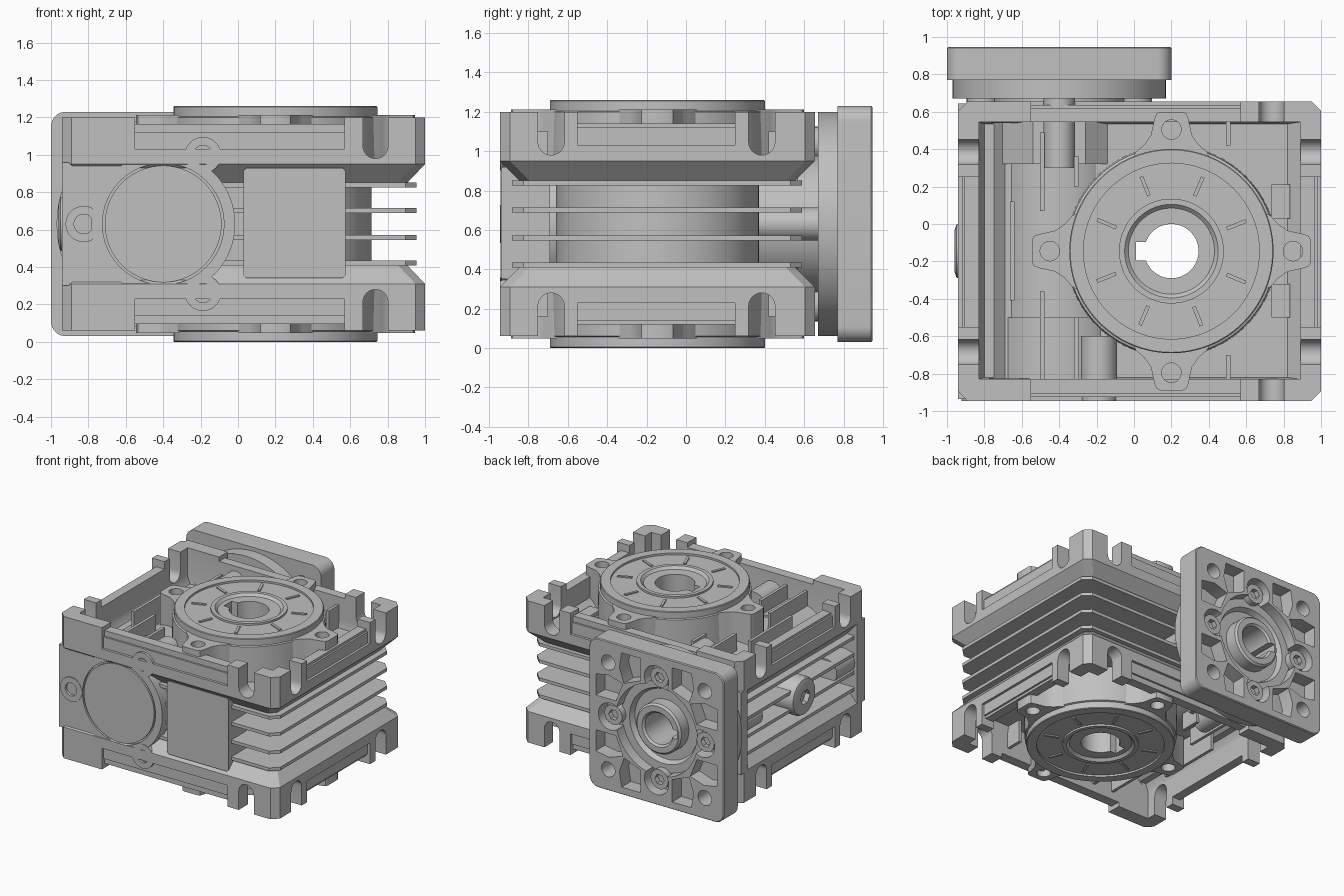
import bpy, bmesh, math
from mathutils import Matrix

if "Cube" in bpy.data.objects:
    bpy.data.objects.remove(bpy.data.objects["Cube"])

MID = 0.63                      # height of the symmetry plane
GX, GY = 0.2, -0.145            # gear axis
WX = -0.4                       # worm axis
GREY = (0.53, 0.53, 0.53, 1)
parts = []

metal = bpy.data.materials.new("cast_grey")
metal.use_nodes = True
metal.diffuse_color = GREY
metal.node_tree.nodes["Principled BSDF"].inputs["Base Color"].default_value = GREY


# ---- shape helpers ----
def place(axis, u, v, w):
    return {"X": (w, u, v), "Y": (u, w, v), "Z": (u, v, w)}[axis]


def loft(name, rings, axis="Z", closed=False):
    """Skin a list of (points, depth) rings along an axis."""
    bm = bmesh.new()
    loops = [[bm.verts.new(place(axis, u, v, w)) for u, v in pts] for pts, w in rings]
    n = len(loops[0])
    for i in range(len(loops) if closed else len(loops) - 1):
        a, b = loops[i], loops[(i + 1) % len(loops)]
        for k in range(n):
            bm.faces.new((a[k], a[(k + 1) % n], b[(k + 1) % n], b[k]))
    if not closed:
        bm.faces.new(loops[0])
        bm.faces.new(loops[-1])
    bmesh.ops.recalc_face_normals(bm, faces=bm.faces)
    mesh = bpy.data.meshes.new(name)
    bm.to_mesh(mesh)
    bm.free()
    ob = bpy.data.objects.new(name, mesh)
    bpy.context.collection.objects.link(ob)
    mesh.materials.append(metal)
    parts.append(ob)
    return ob


def prism(name, pts, lo, hi, axis="Z"):
    return loft(name, [(pts, lo), (pts, hi)], axis)


def rect(u0, v0, u1, v1, c=0):
    if not c:
        return [(u0, v0), (u1, v0), (u1, v1), (u0, v1)]
    return [(u0 + c, v0), (u1 - c, v0), (u1, v0 + c), (u1, v1 - c),
            (u1 - c, v1), (u0 + c, v1), (u0, v1 - c), (u0, v0 + c)]


def arc(u, v, r, a0=0, a1=360, n=48):
    steps = n if a1 - a0 == 360 else n + 1
    ang = [math.radians(a0 + (a1 - a0) * i / n) for i in range(steps)]
    return [(u + r * math.cos(a), v + r * math.sin(a)) for a in ang]


def box(name, x0, x1, y0, y1, z0, z1):
    return prism(name, rect(x0, y0, x1, y1), z0, z1)


def cyl(name, u, v, r, lo, hi, axis="Z", n=32):
    return prism(name, arc(u, v, r, n=n), lo, hi, axis)


def lathe(name, u, v, profile, axis, n=64):
    return loft(name, [(arc(u, v, r, n=n), w) for r, w in profile], axis, True)


def cut(ob, *cutters):
    for c in cutters:
        m = ob.modifiers.new("cut", "BOOLEAN")
        m.object, m.operation, m.solver = c, "DIFFERENCE", "EXACT"
    deps = bpy.context.evaluated_depsgraph_get()
    mesh = bpy.data.meshes.new_from_object(ob.evaluated_get(deps))
    ob.modifiers.clear()
    ob.data = mesh
    for c in cutters:
        parts.remove(c)
        bpy.data.objects.remove(c)
    return ob


def mirror_z(ob):
    ob.data.transform(Matrix.Translation((0, 0, -MID)))
    ob.location.z = MID
    m = ob.modifiers.new("mirror", "MIRROR")
    m.use_axis = (False, False, True)
    return ob


def around_gear(ob, angle):
    ob.data.transform(Matrix.Translation((GX, GY, 0)) @ Matrix.Rotation(math.radians(angle), 4, "Z"))
    return mirror_z(ob)


def slot(axis, u, r=0.067):
    pts = arc(u, 0.98 + r, r, 180, 360, 12) + [(u + r, 1.4), (u - r, 1.4)]
    return prism("slot", pts, -1.2, 1.2, axis)


# ---- tray with corner posts, top and bottom ----
tray = loft("housing_tray", [(rect(-0.85, -0.84, 0.9, 0.55, 0.05), 0.845),
                             (rect(-0.94, -0.945, 1, 0.655, 0.05), 0.95),
                             (rect(-0.94, -0.945, 1, 0.655, 0.05), 1.2)])
cutters = [loft("pocket", [(rect(-0.8, -0.82, 0.82, 0.535), 0.92),
                           (rect(-0.83, -0.83, 0.89, 0.545), 0.972),
                           (rect(-0.83, -0.83, 0.89, 0.545), 1.4)]),
           prism("trough", [(-0.829, 0.99), (-0.69, 0.87), (-0.5, 0.87), (-0.5, 0.99)], -0.825, 0.54, "Y"),
           cyl("gear_opening", GX, GY, 0.4, 0.7, 1.5),
           box("low_rim_y", -0.55, 0.57, -1.2, 1, 1.165, 1.4),
           box("low_rim_x", -1.2, 1.2, -0.55, 0.25, 1.14, 1.4),
           slot("Y", 0.735), slot("X", -0.685), slot("X", 0.385)]
for z, d in ((1.03, 0.02), (1.12, 0.035)):
    cutters += [box("relief", -0.55, 0.57, -1.2, -0.945 + d, z, 1.41),
                box("relief", -0.55, 0.57, 0.655 - d, 1, z, 1.41),
                box("relief", -1.2, -0.94 + d, -0.55, 0.25, z, 1.42),
                box("relief", 1 - d, 1.2, -0.55, 0.25, z, 1.42)]
mirror_z(cut(tray, *cutters))

# ---- stiffening ribs and pads inside the tray ----
for x, y0, y1 in ((-0.65, -0.41, 0.12), (-0.49, 0.07, 0.49), (-0.49, -0.83, -0.36),
                  (-0.31, 0.2, 0.36), (-0.31, -0.83, -0.5), (0.505, 0.42, 0.55),
                  (0.505, -0.84, -0.7)):
    mirror_z(box("tray_rib", x - 0.012, x + 0.012, y0, y1, 0.86, 1.1))
for y in (0.12, -0.41):
    mirror_z(box("tray_pad", 0.735, 0.835, y - 0.09, y + 0.09, 0.9, 0.95))

# ---- gear casing with output flanges and keyed bore ----
half = [(0.515, 0.64), (0.515, 0.86), (0.565, 0.9), (0.558, 1.2), (0.546, 1.205), (0.546, 1.255),
        (0.541, 1.26), (0.47, 1.26), (0.47, 1.245), (0.28, 1.245), (0.28, 1.26), (0.25, 1.26),
        (0.23, 1.24), (0.145, 1.24)]
casing = lathe("gear_casing", GX, GY, half + [(r, 2 * MID - z) for r, z in reversed(half)], "Z", 96)
cut(casing, box("keyway", 0.01, 0.2, GY - 0.05, GY + 0.05, -0.1, 1.4))
for i in range(8):
    around_gear(box("flange_rib", 0.32, 0.43, -0.01, 0.01, 1.23, 1.254), 45 * i + 22)

# ---- four bolt ears around each output flange ----
for i in range(4):
    side = [(0.4, 0.26), (0.53, 0.19), (0.57, 0.145), (0.62, 0.11), (0.71, 0.09), (0.735, 0.08), (0.745, 0.06)]
    ear = prism("flange_ear", side + [(u, -v) for u, v in reversed(side)], 0.92, 1.212)
    around_gear(cut(ear, cyl("ear_hole", 0.65, 0, 0.052, 1.0, 1.4)), 90 * i)

# ---- cooling fins ----
for z in (0.702, 0.838):
    fin = prism("cooling_fin", rect(-0.92, -0.885, 0.955, 0.59, 0.06), z - 0.013, z + 0.013)
    mirror_z(cut(fin, cyl("fin_hole", GX, GY, 0.4, 0, 1.5)))

# ---- worm housing, thickened ends and end walls ----
cyl("worm_housing", WX, MID, 0.35, -0.915, 0.5, "Y", 64)
cyl("worm_front_bearing", WX, MID, 0.365, -0.84, -0.5, "Y", 64)
lathe("worm_housing_end", WX, MID, [(0.2, 0.49), (0.35, 0.49), (0.35, 0.69), (0.2, 0.69)], "Y")
mirror_z(prism("worm_back_bearing", [(-0.74, 0.85), (-0.54, 1.02), (-0.26, 1.02), (-0.06, 0.85)],
               0.32, 0.57, "Y"))
cut(box("front_end_wall", -0.94, WX, -0.935, -0.83, 0.3, 0.96),
    cyl("cover_opening", WX, MID, 0.38, -1.1, -0.7, "Y", 64),
    cyl("boss_opening", WX - 0.425, MID, 0.09, -1.1, -0.7, "Y"))
cut(box("back_end_wall", -0.94, WX, 0.56, 0.645, 0.3, 0.96),
    cyl("shaft_opening", WX, MID, 0.2, 0.4, 0.8, "Y"))

# ---- front cover with three screw bosses ----
cover = cyl("front_cover", WX, MID, 0.385, -0.942, -0.84, "Y", 64)
cut(cover, lathe("groove", WX, MID, [(0.312, -1), (0.325, -1), (0.325, -0.925), (0.312, -0.925)], "Y"))
for a in (60, 180, 300):
    x = WX + 0.425 * math.cos(math.radians(a))
    z = MID + 0.425 * math.sin(math.radians(a))
    boss = cyl("cover_boss", x, z, 0.097, -0.945, -0.6, "Y")
    cut(boss, cyl("boss_hole", x, z, 0.052, -1.1, -0.924, "Y"))

# ---- blank nameplate on its pad ----
box("nameplate_pad", 0.05, 0.56, -0.935, -0.69, 0.35, 0.92)
prism("nameplate", rect(0.03, 0.34, 0.575, 0.93, 0.015), -0.943, -0.934, "Y")

# ---- oil plug with hexagonal socket ----
plug = loft("oil_plug", [(arc(GY, MID, r), x) for r, x in
                         ((0.15, -0.6), (0.15, -0.93), (0.14, -0.95), (0.11, -0.96))], "X")
cut(plug, cyl("hex_socket", GY, MID, 0.06, -1.1, -0.92, "X", 6))

# ---- motor flange plate ----
F = 0.6
corners = []
for su, sv, a in ((1, 1, 0), (-1, 1, 90), (-1, -1, 180), (1, -1, 270)):
    corners += arc(WX + su * (F - 0.08), MID + sv * (F - 0.08), 0.08, a, a + 90, 8)
inner = [(WX + (u - WX) * 0.99, MID + (v - MID) * 0.99) for u, v in corners]
plate = loft("motor_flange", [(corners, 0.77), (corners, 0.94), (inner, 0.947)], "Y")
cutters = [cyl("centre_recess", WX, MID, 0.365, 0.6, 1.2, "Y", 64)]
for su in (-1, 1):
    for sv in (-1, 1):
        cutters.append(cyl("corner_hole", WX + su * 0.43, MID + sv * 0.43, 0.06, 0.6, 1.2, "Y"))
        for swap in (False, True):
            pts = [(0.14, 0.54), (0.31, 0.54), (0.33, 0.42), (0.29, 0.3), (0.14, 0.36)]
            pts = [(v, u) if swap else (u, v) for u, v in pts]
            cutters.append(prism("weight_pocket", [(WX + su * u, MID + sv * v) for u, v in pts], 0.83, 1.2, "Y"))
spots = [(WX + 0.41 * u, MID + 0.41 * v) for u, v in ((1, 0), (0, 1), (-1, 0), (0, -1))]
cutters += [cyl("counterbore", x, z, 0.108, 0.83, 1.2, "Y") for x, z in spots]
cut(plate, *cutters)

# ---- flange bolts and the bosses that receive them ----
for x, z in spots:
    bolt = cyl("flange_bolt", x, z, 0.078, 0.8, 0.91, "Y", 24)
    cut(bolt, cyl("hex_socket", x, z, 0.042, 0.87, 1.1, "Y", 6))
    cyl("flange_boss", x, z, 0.085, 0.3, 0.7, "Y", 24)

# ---- input hub with stepped ring and keyed bore ----
hub = lathe("input_hub", WX, MID, [(0.125, 0.49), (0.125, 0.915), (0.14, 0.93), (0.185, 0.93), (0.2, 0.915),
                                   (0.2, 0.82), (0.28, 0.82), (0.3, 0.86), (0.37, 0.86), (0.37, 0.78),
                                   (0.57, 0.78), (0.57, 0.67), (0.21, 0.67), (0.21, 0.49)], "Y")
cut(hub, box("keyway", WX - 0.17, WX, 0.6, 1.2, MID - 0.035, MID + 0.035))

# ---- smooth curved walls, keep edges sharp ----
bpy.ops.object.select_all(action="DESELECT")
for ob in parts:
    ob.select_set(True)
bpy.context.view_layer.objects.active = parts[0]
bpy.ops.object.shade_smooth_by_angle(angle=math.radians(30))
